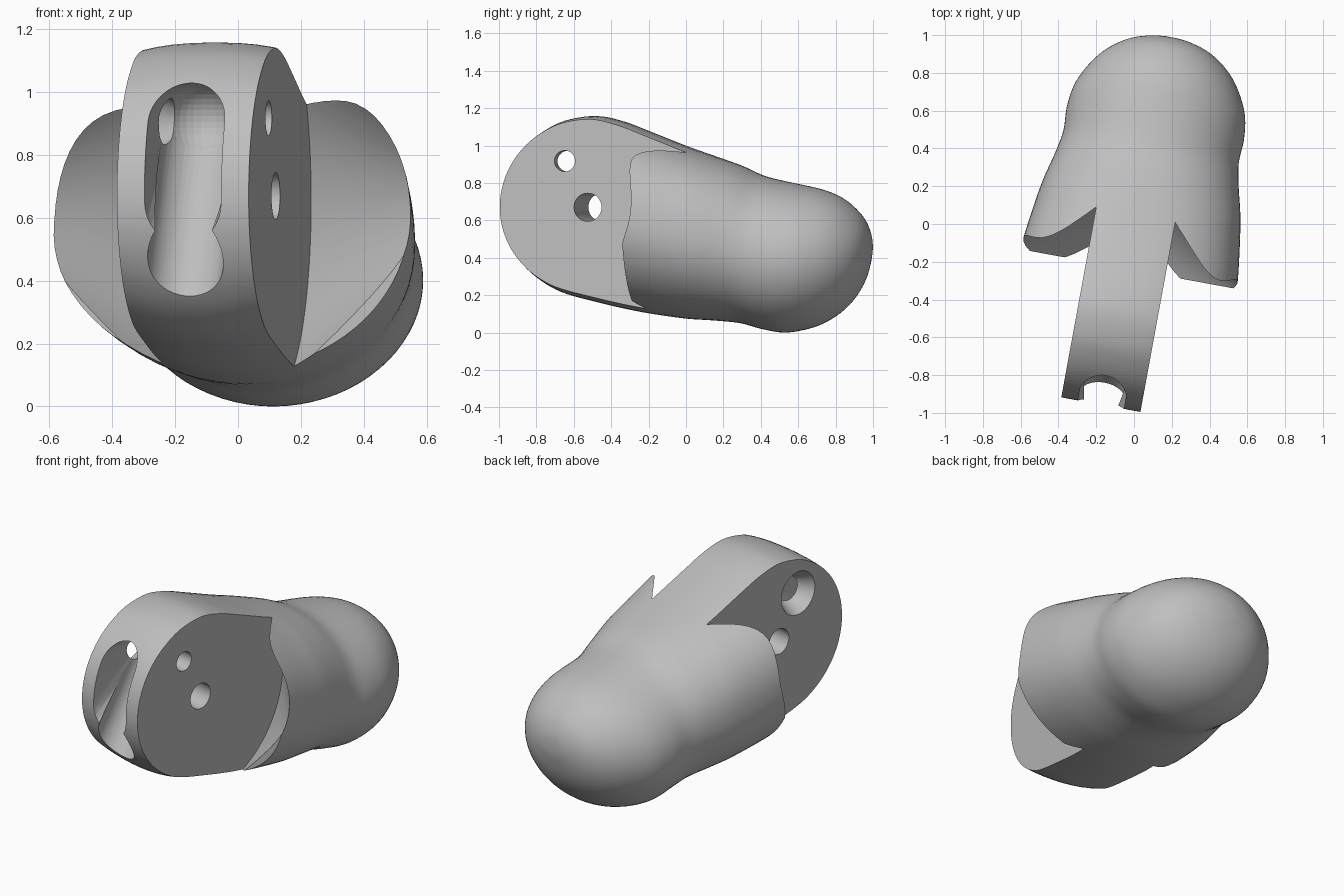
import bpy, bmesh, math
from mathutils import Matrix, Vector

TURN = Matrix.Rotation(math.radians(-10.4), 4, 'Z')   # the whole part is skewed about z
HALF = 0.213                                          # half thickness of the tang
SHIFT = 0.015                                         # body sits slightly off the tang centre

cube = bpy.data.objects.get("Cube")
if cube:
    bpy.data.objects.remove(cube)

grey = bpy.data.materials.new("plain_grey")
grey.use_nodes = True
colour = (0.52, 0.52, 0.52, 1)
grey.diffuse_color = colour
grey.node_tree.nodes["Principled BSDF"].inputs["Base Color"].default_value = colour


def finish(bm, name):
    bmesh.ops.recalc_face_normals(bm, faces=bm.faces)
    mesh = bpy.data.meshes.new(name)
    bm.to_mesh(mesh)
    bm.free()
    mesh.materials.append(grey)
    obj = bpy.data.objects.new(name, mesh)
    bpy.context.collection.objects.link(obj)
    return obj


def rod(name, a, b, r1, r2, segments=48):
    """Cylinder or cone between two points."""
    a, b = Vector(a), Vector(b)
    turn = (b - a).to_track_quat('Z', 'Y').to_matrix().to_4x4()
    bm = bmesh.new()
    bmesh.ops.create_cone(bm, cap_ends=True, segments=segments, radius1=r1, radius2=r2,
                          depth=(b - a).length,
                          matrix=Matrix.Translation((a + b) / 2) @ turn)
    return finish(bm, name)


def block(name, low, high):
    """Box between two corners."""
    low, high = Vector(low), Vector(high)
    bm = bmesh.new()
    bmesh.ops.create_cube(bm, size=1, matrix=Matrix.Translation((low + high) / 2)
                          @ Matrix.Diagonal((*(high - low), 1)))
    return finish(bm, name)


def spline(rows, steps):
    """Catmull-Rom through rows of numbers."""
    out = []
    for i in range(len(rows) - 1):
        p = [rows[max(0, min(len(rows) - 1, i + k))] for k in (-1, 0, 1, 2)]
        for s in range(steps):
            t = s / steps
            out.append([0.5 * (2 * b + (c - a) * t + (2 * a - 5 * b + 4 * c - d) * t ** 2
                               + (3 * b - a - 3 * c + d) * t ** 3) for a, b, c, d in zip(*p)])
    return out + [rows[-1]]


# Body stations: position, half width, top, bottom
stations = []
for deg in (3, 8, 15, 24, 35, 48, 62, 74):
    a = math.radians(deg)
    h = 0.49 * math.sin(a)
    stations.append((-0.483 - 0.49 * math.cos(a), 0.58, 0.67 + h, 0.67 - h))
stations += [
    (-0.48, 0.585, 1.158, 0.163), (-0.34, 0.585, 1.128, 0.13),
    (-0.2, 0.58, 1.075, 0.103), (0.0, 0.555, 0.997, 0.075),
    (0.15, 0.53, 0.945, 0.065), (0.3, 0.493, 0.893, 0.05), (0.42, 0.472, 0.84, 0.018),
    (0.54, 0.477, 0.81, 0.0), (0.66, 0.462, 0.785, 0.018), (0.76, 0.42, 0.76, 0.055),
    (0.85, 0.36, 0.72, 0.115), (0.92, 0.285, 0.665, 0.19), (0.97, 0.2, 0.605, 0.28),
    (1.0, 0.1, 0.535, 0.38), (1.008, 0.03, 0.48, 0.43)]

# Lofted body
bm = bmesh.new()
rings, N = [], 72
for v, w, top, bottom in spline(stations, 4):
    mid, h = (top + bottom) / 2, (top - bottom) / 2
    square = 2.0 + 0.35 * max(0.0, min(1.0, (0.5 - v) / 0.4))
    ring = []
    for k in range(N):
        a = math.tau * k / N
        c, s = math.cos(a), math.sin(a)
        e = 2 / square if s > 0 else 1.0
        ring.append(bm.verts.new((SHIFT + w * math.copysign(abs(c) ** e, c), v,
                                  mid + h * math.copysign(abs(s) ** e, s))))
    rings.append(ring)
for r, q in zip(rings, rings[1:]):
    for k in range(N):
        bm.faces.new((r[k], r[(k + 1) % N], q[(k + 1) % N], q[k]))
bm.faces.new(rings[0])
bm.faces.new(rings[-1])
body = finish(bm, "handle_body")

# Conical shoulder cuts around the tang, then the waste ahead of them
cutters = []
for s in (1, -1):
    cutters.append(rod("shoulder_cutter", (s * HALF, -0.48, 0.655), (s * 0.72, -0.48, 0.655),
                       0.61, 0.177, 96))
    ends = sorted((s * HALF, s * 0.9))
    cutters.append(block("waste_cutter", (ends[0], -1.3, -0.2), (ends[1], -0.24, 1.5)))

# Fanned slot in the nose: a hull swung from level to half way, and a steep bore
PV, PZ, R = -0.64, 0.905, 0.124
fan = bmesh.new()
bmesh.ops.create_uvsphere(fan, u_segments=32, v_segments=20, radius=R,
                          matrix=Matrix.Translation((0, PV, PZ)))
for deg in (0, 37):
    aim = Matrix.Rotation(math.radians(90 + deg), 4, 'X')
    bmesh.ops.create_circle(fan, segments=32, radius=R,
                            matrix=Matrix.Translation((0, PV, PZ)) @ aim
                            @ Matrix.Translation((0, 0, 0.7)))
hull = bmesh.ops.convex_hull(fan, input=fan.verts[:])
inner = {g for g in hull["geom_interior"] + hull["geom_unused"]
         if isinstance(g, bmesh.types.BMVert)}
bmesh.ops.delete(fan, geom=list(inner), context='VERTS')
cutters.append(finish(fan, "slot_fan_cutter"))
steep = math.radians(57)
cutters.append(rod("slot_bore_cutter", (0, PV, PZ),
                   (0, PV - 0.8 * math.cos(steep), PZ - 0.8 * math.sin(steep)),
                   R - 0.002, R - 0.002, 44))

# Cross holes, one with a countersink
cutters.append(rod("large_hole_cutter", (-0.4, -0.495, 0.67), (0.4, -0.495, 0.67), 0.075, 0.075))
cutters.append(rod("small_hole_cutter", (0, -0.62, 0.917), (0.4, -0.62, 0.917), 0.056, 0.056))
cutters.append(rod("countersink_cutter", (-0.233, PV, 0.912), (-0.08, PV, 0.912), 0.137, 0.06))

bpy.context.view_layer.objects.active = body
for cutter in cutters:
    mod = body.modifiers.new("cut", 'BOOLEAN')
    mod.operation = 'DIFFERENCE'
    mod.solver = 'EXACT'
    mod.object = cutter
    bpy.ops.object.modifier_apply(modifier=mod.name)
    bpy.data.objects.remove(cutter)

# Skew, then smooth while keeping cut edges crisp
body.data.transform(TURN)
bpy.ops.object.select_all(action='DESELECT')
body.select_set(True)
bpy.ops.object.shade_smooth_by_angle(angle=math.radians(32))
